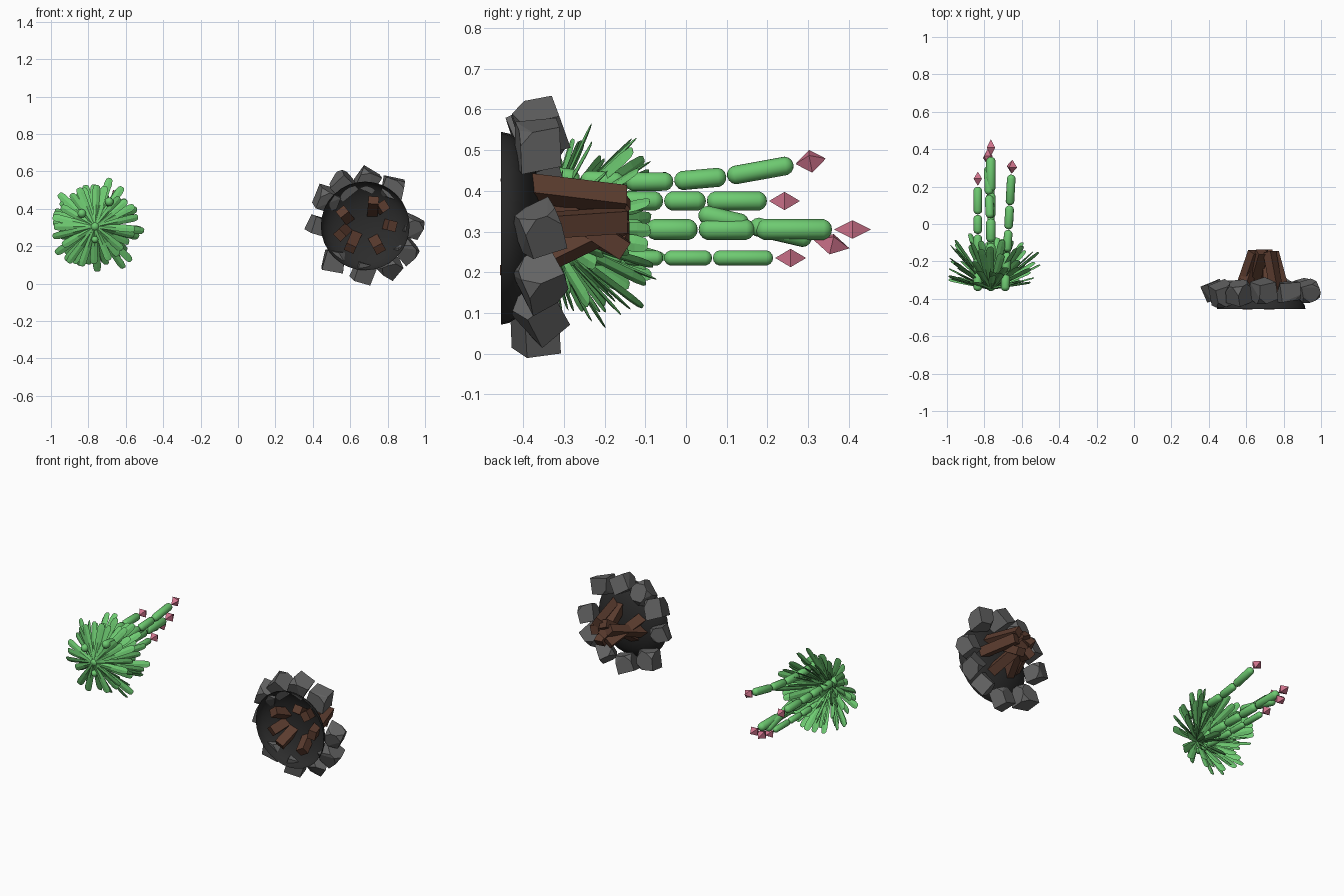
import bpy, bmesh, math, random
from itertools import product
from mathutils import Vector, Matrix

random.seed(4)
if "Cube" in bpy.data.objects:
    bpy.data.objects.remove(bpy.data.objects["Cube"])

UP = Vector((0, 1, 0))              # both plants and fire grow along +y
FIRE = Vector((0.68, -0.455, 0.308))
BUSH = Vector((-0.765, -0.345, 0.305))


def material(name, rgb):
    mat = bpy.data.materials.new(name)
    mat.use_nodes = True
    mat.diffuse_color = (*rgb, 1)
    mat.node_tree.nodes["Principled BSDF"].inputs["Base Color"].default_value = (*rgb, 1)
    return mat


GREEN = material("leaf green", (0.155, 0.59, 0.165))
PINK = material("bud pink", (0.62, 0.17, 0.26))
STONE = material("stone grey", (0.125, 0.125, 0.125))
ASH = material("ash black", (0.025, 0.025, 0.025))
WOOD = material("wood brown", (0.105, 0.045, 0.028))


def finish(bm, name, mat, smooth=False):
    mesh = bpy.data.meshes.new(name)
    bm.to_mesh(mesh)
    bm.free()
    mesh.materials.append(mat)
    ob = bpy.data.objects.new(name, mesh)
    bpy.context.collection.objects.link(ob)
    if smooth:
        mesh.shade_smooth()


def around(angle, radius, height):
    """Offset from an axis along y."""
    a = math.radians(angle)
    return Vector((radius * math.cos(a), height, radius * math.sin(a)))


def frame(p0, p1):
    """Matrix at the middle of p0-p1 with local z along it and local x sideways."""
    d = (p1 - p0).normalized()
    side = d.cross(UP)
    side = side.normalized() if side.length > 0.01 else Vector((1, 0, 0))
    rot = Matrix((side, d.cross(side), d)).transposed().to_4x4()
    return Matrix.Translation((p0 + p1) / 2) @ rot


def capsule(bm, p0, p1, radius):
    half = (p1 - p0).length / 2 - radius
    verts = bmesh.ops.create_uvsphere(bm, u_segments=12, v_segments=7, radius=radius)["verts"]
    for v in verts:
        v.co.z += math.copysign(half, v.co.z)
    bmesh.ops.transform(bm, matrix=frame(p0, p1), verts=verts)


def blade(bm, p0, p1, width, roll):
    """Flat leaf: narrow and thick at the root, broad, thin and rounded at the tip."""
    length = (p1 - p0).length
    rings = []
    matrix = frame(p0, p1) @ Matrix.Rotation(roll, 4, "Z")
    for f, w, t in ((0, 0.4, 0.006), (0.5, 0.85, 0.005), (0.88, 1, 0.004),
                    (0.97, 0.8, 0.0025), (1, 0.45, 0.001)):
        z = (f - 0.5) * length
        ring = ((width * w, 0, z), (0, t, z), (-width * w, 0, z), (0, -t, z))
        rings.append([bm.verts.new(matrix @ Vector(co)) for co in ring])
    for a, b in zip(rings, rings[1:]):
        for i in range(4):
            j = (i + 1) % 4
            bm.faces.new((a[i], a[j], b[j], b[i]))
    bm.faces.new(rings[0][::-1])
    bm.faces.new(rings[-1])


# Leaves: rings of flat blades, steeper towards the middle
bm = bmesh.new()
for count, tilt, length in ((20, 15, 0.235), (24, 29, 0.28), (20, 45, 0.31), (14, 61, 0.31)):
    for i in range(count):
        turn = 360 * (i + random.uniform(-0.35, 0.35)) / count
        t = math.radians(tilt + random.uniform(-8, 8))
        reach = length * random.uniform(0.83, 1.05)
        start = BUSH + around(turn, 0.01, 0)
        end = BUSH + around(turn, reach * math.cos(t), reach * math.sin(t))
        blade(bm, start, end, 0.021, random.uniform(-0.45, 0.45))
finish(bm, "leaves", GREEN)

# Stems: chains of rounded segments given by base, top, joint heights, radius and sag
stems = (
    ("centre", (-0.765, 0.305), (-0.765, 0.305), (-0.36, -0.23, -0.1, 0.03, 0.17, 0.36), 0.026, 0),
    ("branch", (-0.77, 0.345), (-0.78, 0.28), (0.03, 0.155, 0.31), 0.024, 0),
    ("outer", (-0.69, 0.44), (-0.655, 0.465), (-0.36, -0.26, -0.15, -0.03, 0.1, 0.265), 0.024, 0.03),
    ("left", (-0.765, 0.235), (-0.765, 0.235), (-0.36, -0.26, -0.155, -0.055, 0.065, 0.215), 0.019, 0),
    ("right", (-0.835, 0.375), (-0.835, 0.375), (-0.36, -0.26, -0.16, -0.055, 0.05, 0.2), 0.024, 0),
)
for name, low, high, joints, radius, sag in stems:
    bm = bmesh.new()
    points = []
    for y in joints:
        f = (y - joints[0]) / (joints[-1] - joints[0])
        x, z = Vector(low).lerp(Vector(high), f)
        points.append(Vector((x, y, z - sag * 4 * f * (1 - f))))
    for a, b in zip(points, points[1:]):
        gap = (b - a).normalized() * 0.001
        capsule(bm, a + gap, b - gap, radius)
    finish(bm, name + "_stem", GREEN, True)

    # Bud: stretched octahedron on the stem tip
    bm = bmesh.new()
    d = (points[-1] - points[-2]).normalized()
    size = 0.09 if joints[-1] > 0.3 else 0.076
    wide = 0.0225
    for co in ((wide, wide, 0), (-wide, wide, 0), (-wide, -wide, 0), (wide, -wide, 0),
               (0, 0, size / 2), (0, 0, -size / 2)):
        bm.verts.new(co)
    bmesh.ops.convex_hull(bm, input=bm.verts[:])
    tip = points[-1] + d * 0.004
    bm.transform(frame(tip, tip + d * size))
    finish(bm, name + "_bud", PINK)

# Ash mound: open flattened dome
bm = bmesh.new()
bmesh.ops.create_uvsphere(bm, u_segments=32, v_segments=16, radius=0.237)
bmesh.ops.delete(bm, geom=[v for v in bm.verts if v.co.z < -0.001], context="VERTS")
bm.transform(frame(FIRE, FIRE + UP * 0.0001) @ Matrix.Diagonal((1, 1, 0.45, 1)))
finish(bm, "ash_mound", ASH, True)

# Stones: uneven blocks with some corners chipped off
for n, angle in enumerate((0, -30, -58, -92, -132, 180, 146, 118, 87, 54)):
    bm = bmesh.new()
    half = 0.052 * random.uniform(0.9, 1.08)
    for corner in product((-1, 1), repeat=3):
        co = Vector([s * half * random.uniform(0.85, 1.1) for s in corner])
        if random.random() < 0.45:
            for axis in range(3):
                chip = co.copy()
                chip[axis] *= 0.3
                bm.verts.new(chip)
        else:
            bm.verts.new(co)
    bmesh.ops.convex_hull(bm, input=bm.verts[:])
    bmesh.ops.dissolve_limit(bm, angle_limit=0.2, verts=bm.verts[:], edges=bm.edges[:])
    bmesh.ops.recalc_face_normals(bm, faces=bm.faces[:])
    place = FIRE + around(angle, 0.25, 0.09 + random.uniform(-0.008, 0.008))
    spin = Matrix.Rotation(random.uniform(0, 3), 4, Vector((random.random(), 1, random.random())))
    bm.transform(Matrix.Translation(place) @ spin)
    finish(bm, f"stone_{n + 1}", STONE)

# Logs: square beams given by foot angle and where the top leans to
for n, (angle, x, z) in enumerate(((0, 0.065, 0.02), (47, 0.045, 0.07), (72, 0.03, -0.055),
                                   (148, -0.03, -0.04), (200, -0.035, 0.045),
                                   (236, 0.005, 0.075), (302, 0, 0.02))):
    bm = bmesh.new()
    bmesh.ops.create_cube(bm, size=1)
    foot = FIRE + around(angle, 0.145, 0.012)
    top = FIRE + Vector((x, 0.305, z))
    size = Matrix.Diagonal((0.056, 0.048, (top - foot).length, 1))
    bm.transform(frame(foot, top) @ size)
    finish(bm, f"log_{n + 1}", WOOD)
